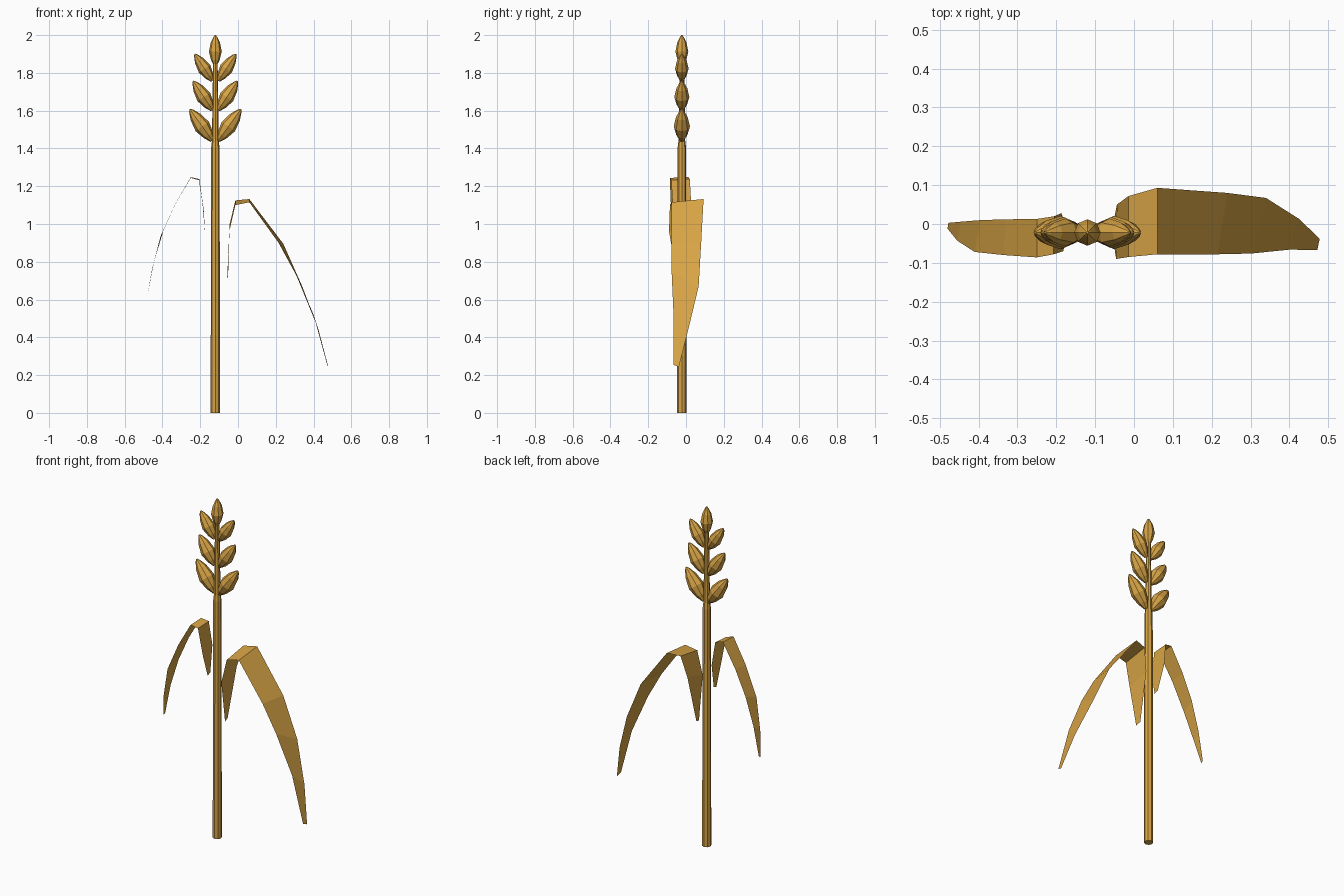
import bpy, bmesh, math
from mathutils import Vector

if "Cube" in bpy.data.objects:
    bpy.data.objects.remove(bpy.data.objects["Cube"])

gold = bpy.data.materials.new("straw_gold")
gold.diffuse_color = (0.68, 0.37, 0.06, 1)
gold.use_nodes = True
gold.node_tree.nodes["Principled BSDF"].inputs["Base Color"].default_value = gold.diffuse_color
CX, CY = -0.12, -0.022


def add_object(name, bm):
    mesh = bpy.data.meshes.new(name)
    bm.to_mesh(mesh)
    bm.free()
    mesh.materials.append(gold)
    ob = bpy.data.objects.new(name, mesh)
    bpy.context.collection.objects.link(ob)
    return ob


def lathe(name, start, end, profile, sides=8):
    """Faceted solid along start-end; profile is (fraction, radius)."""
    start, end = Vector(start), Vector(end)
    axis = end - start
    side = Vector((0, 1, 0))
    out = side.cross(axis).normalized()
    bm = bmesh.new()
    rings = []
    for t, r in profile:
        c = start + axis * t
        rings.append([bm.verts.new(c + (out * math.cos(a) + side * math.sin(a)) * r)
                      for a in (2 * math.pi * i / sides for i in range(sides))])
    for lo, hi in zip(rings, rings[1:]):
        for i in range(sides):
            j = (i + 1) % sides
            bm.faces.new((lo[i], lo[j], hi[j], hi[i]))
    bm.faces.new(rings[0][::-1])
    bm.faces.new(rings[-1])
    bmesh.ops.recalc_face_normals(bm, faces=bm.faces)
    return add_object(name, bm)


def leaf(name, front, back):
    """Folded blade strip between a front and a back edge."""
    bm = bmesh.new()
    f = [bm.verts.new(p) for p in front]
    b = [bm.verts.new(p) for p in back]
    for i in range(len(f) - 1):
        bm.faces.new((f[i], f[i + 1], b[i + 1], b[i]))
    return add_object(name, bm)


# Stem, narrowing inside the ear
lathe("stem", (CX, CY, 0), (CX, CY, 1.87),
      [(0, 0.025), (0.75, 0.0225), (0.77, 0.018), (1, 0.012)])

# Paired grains and the top grain
shape = [(0, 0.25), (0.18, 0.68), (0.45, 1.0), (0.75, 0.72), (0.94, 0.3), (1, 0.08)]
pairs = [(1.435, 1.608, 0.135, 0.043), (1.597, 1.757, 0.117, 0.040), (1.752, 1.9, 0.109, 0.036)]
for n, (z0, z1, reach, r) in enumerate(pairs, 1):
    for s, label in ((-1, "left"), (1, "right")):
        lathe(f"grain_{label}_{n}", (CX + s * 0.015, CY, z0 + 0.006),
              (CX + s * reach, CY, z1), [(t, k * r) for t, k in shape])
lathe("grain_top", (CX, CY, 1.84), (CX, CY, 2.0), [(t, k * 0.034) for t, k in shape])

# Long right leaf
leaf("leaf_right",
     [(-0.053, -0.045, 0.71), (-0.046, -0.09, 0.96), (-0.014, -0.085, 1.10), (0.06, -0.078, 1.115),
      (0.215, -0.078, 0.90), (0.302, -0.076, 0.745), (0.40, -0.066, 0.52), (0.472, -0.067, 0.255)],
     [(-0.057, -0.015, 0.72), (-0.044, 0.05, 1.0), (-0.014, 0.072, 1.125), (0.06, 0.093, 1.132),
      (0.24, 0.08, 0.895), (0.34, 0.067, 0.67), (0.425, 0.013, 0.445), (0.478, -0.038, 0.243)])

# Short left leaf
leaf("leaf_left",
     [(-0.174, -0.035, 0.945), (-0.182, -0.07, 1.08), (-0.207, -0.078, 1.232), (-0.25, -0.086, 1.244),
      (-0.335, -0.08, 1.10), (-0.41, -0.072, 0.935), (-0.455, -0.043, 0.76), (-0.48, -0.012, 0.62)],
     [(-0.174, -0.01, 0.955), (-0.187, 0.028, 1.10), (-0.205, 0.02, 1.238), (-0.25, 0.013, 1.248),
      (-0.33, 0.012, 1.11), (-0.395, 0.01, 0.965), (-0.445, 0.006, 0.80), (-0.478, 0.003, 0.63)])
